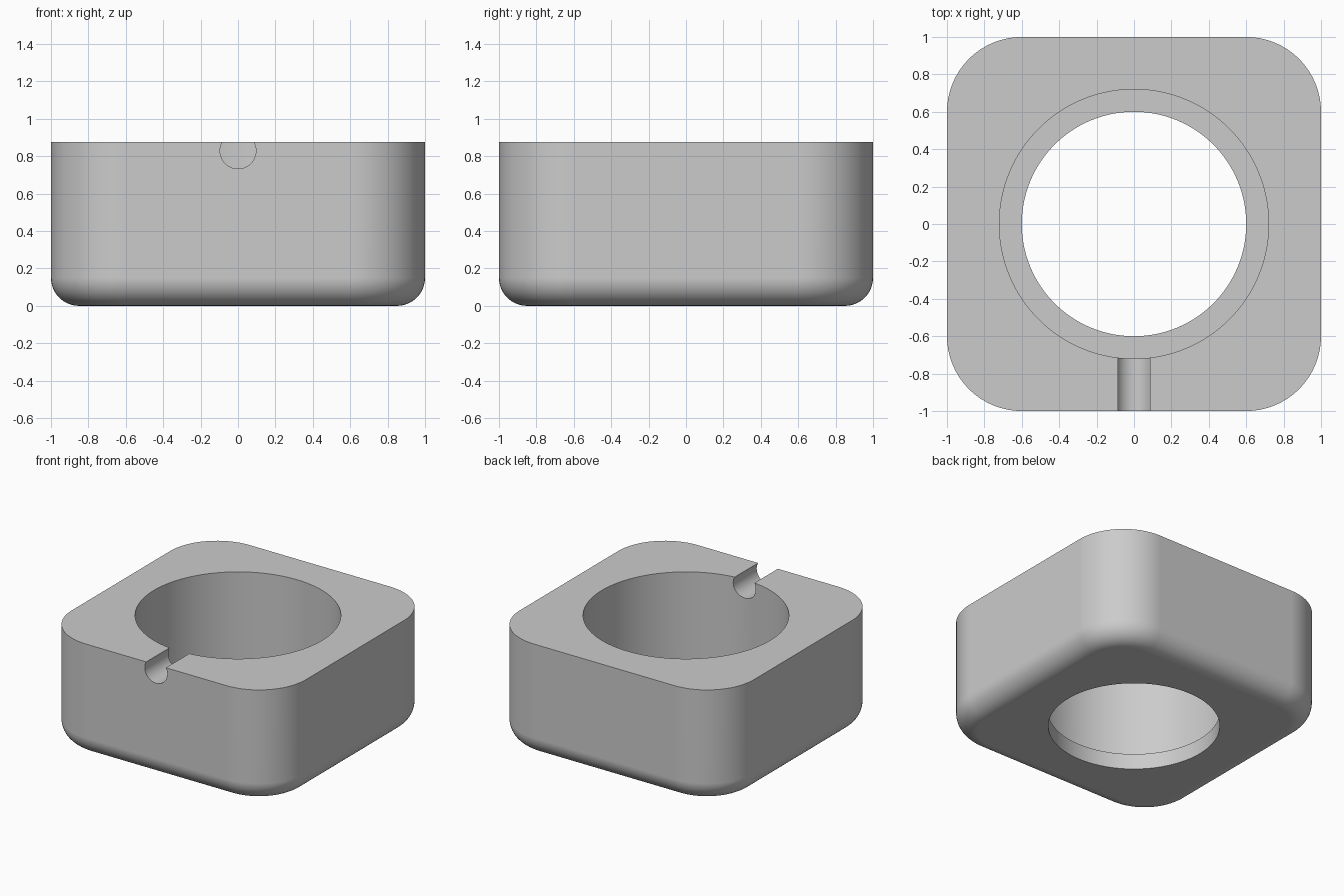
import bpy, bmesh
from math import radians, sin, cos, pi
from mathutils import Matrix

default = bpy.data.objects.get("Cube")
if default:
    bpy.data.objects.remove(default)

HEIGHT = 0.875
CORNER = 0.4      # vertical corner radius
FILLET = 0.15     # bottom edge radius
STEPS = 16

grey = bpy.data.materials.new("light grey")
grey.use_nodes = True
colour = (0.6, 0.6, 0.6, 1)
grey.diffuse_color = colour
grey.node_tree.nodes["Principled BSDF"].inputs["Base Color"].default_value = colour


def make_object(name, bm):
    bmesh.ops.recalc_face_normals(bm, faces=bm.faces[:])
    mesh = bpy.data.meshes.new(name)
    bm.to_mesh(mesh)
    bm.free()
    mesh.materials.append(grey)
    obj = bpy.data.objects.new(name, mesh)
    bpy.context.collection.objects.link(obj)
    return obj


def rounded_ring(bm, inset, z):
    """Rounded square outline, pulled in by inset."""
    r, c = CORNER - inset, 1 - CORNER
    ring = []
    for corner in range(4):
        sx, sy = ((1, 1), (-1, 1), (-1, -1), (1, -1))[corner]
        for i in range(STEPS + 1):
            a = (corner + i / STEPS) * pi / 2
            ring.append(bm.verts.new((sx * c + r * cos(a), sy * c + r * sin(a), z)))
    return ring


def cylinder(name, radius, length, matrix):
    bm = bmesh.new()
    bmesh.ops.create_cone(bm, cap_ends=True, segments=128, radius1=radius,
                          radius2=radius, depth=length, matrix=matrix)
    obj = make_object(name, bm)
    obj.hide_render = True
    return obj


# Block with rounded corners and a rounded bottom edge
bm = bmesh.new()
rings = []
for i in range(STEPS + 1):
    a = i / STEPS * pi / 2
    rings.append(rounded_ring(bm, FILLET * (1 - sin(a)), FILLET * (1 - cos(a))))
rings.append(rounded_ring(bm, 0, HEIGHT))
for low, high in zip(rings, rings[1:]):
    for j in range(len(low)):
        k = (j + 1) % len(low)
        bm.faces.new((low[j], low[k], high[k], high[j]))
bm.faces.new(rings[0])
bm.faces.new(rings[-1])
block = make_object("block", bm)

# Through hole, wider bore that leaves a ledge, and front cable channel
cutters = [
    cylinder("hole_cutter", 0.6, 2, Matrix.Translation((0, 0, 0.5))),
    cylinder("bore_cutter", 0.72, 1, Matrix.Translation((0, 0, 0.12 + 0.5))),
    cylinder("channel_cutter", 0.096, 0.8,
             Matrix.Translation((0, -0.9, 0.829)) @ Matrix.Rotation(pi / 2, 4, "X")),
]
bpy.ops.object.select_all(action="DESELECT")
bpy.context.view_layer.objects.active = block
block.select_set(True)
for cutter in cutters:
    mod = block.modifiers.new(cutter.name, "BOOLEAN")
    mod.operation = "DIFFERENCE"
    mod.solver = "EXACT"
    mod.object = cutter
    bpy.ops.object.modifier_apply(modifier=mod.name)
    bpy.data.objects.remove(cutter)

# Smooth rounded surfaces, crisp rims, flat planes
bpy.ops.object.shade_smooth_by_angle(angle=radians(30))
weighted = block.modifiers.new("weighted_normals", "WEIGHTED_NORMAL")
weighted.keep_sharp = True
